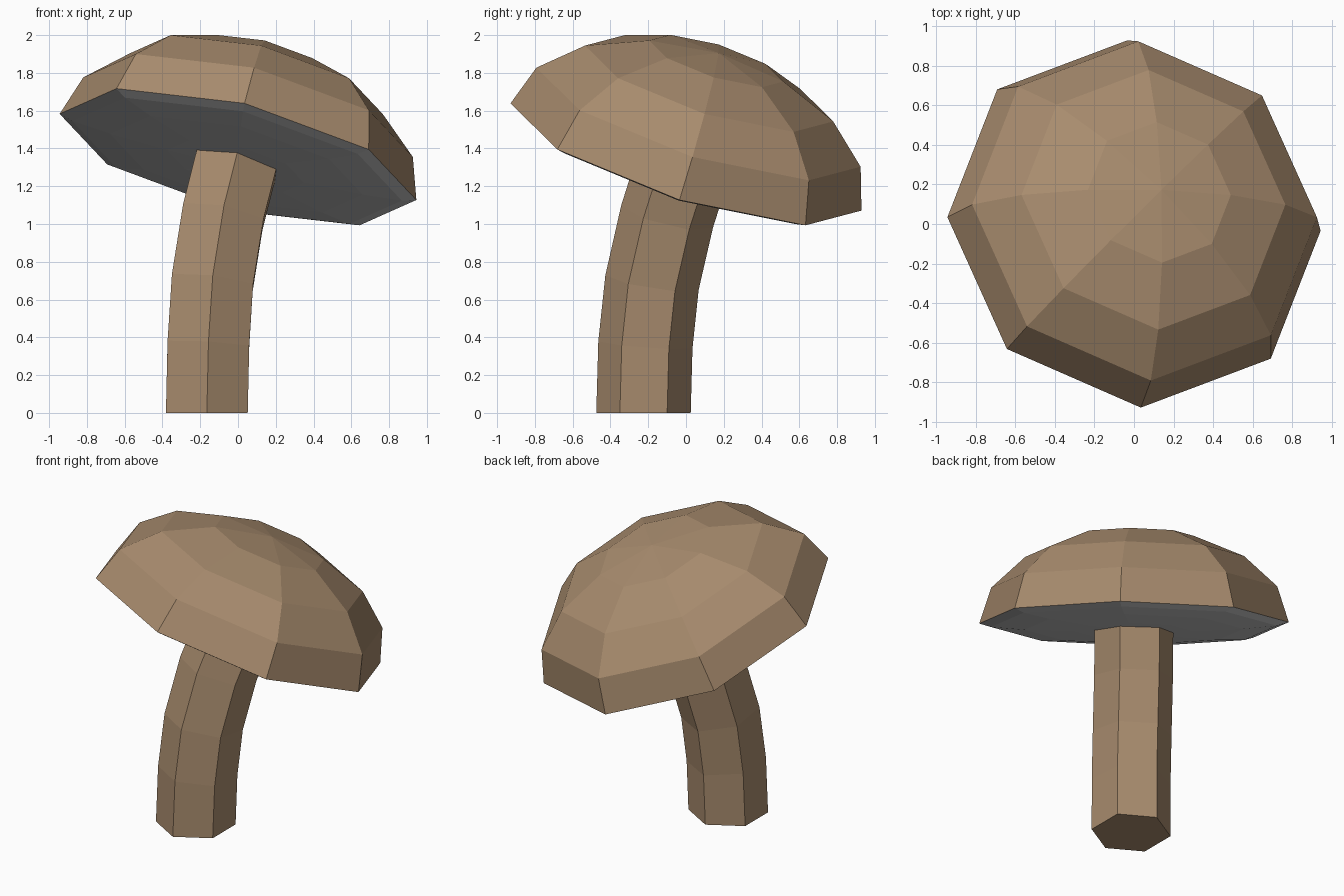
import bpy
import bmesh
from math import cos, sin, pi
from mathutils import Vector, Quaternion

cube = bpy.data.objects.get("Cube")
if cube:
    bpy.data.objects.remove(cube, do_unlink=True)


def make_material(name, rgb):
    mat = bpy.data.materials.new(name)
    mat.use_nodes = True
    color = (*rgb, 1.0)
    mat.diffuse_color = color
    mat.node_tree.nodes["Principled BSDF"].inputs["Base Color"].default_value = color
    return mat


def make_object(name, bm, materials):
    bmesh.ops.recalc_face_normals(bm, faces=bm.faces)
    mesh = bpy.data.meshes.new(name)
    bm.to_mesh(mesh)
    bm.free()
    for mat in materials:
        mesh.materials.append(mat)
    obj = bpy.data.objects.new(name, mesh)
    bpy.context.collection.objects.link(obj)
    return obj


brown = make_material("mushroom_brown", (0.39, 0.26, 0.155))
grey = make_material("underside_grey", (0.6, 0.6, 0.6))

CAP_CENTRE = Vector((0, 0, 1.355))
CAP_AXIS = Vector((0.253, 0.315, 1)).normalized()
CAP_TILT = Vector((0, 0, 1)).rotation_difference(CAP_AXIS)

# Cap: eight-sided sphere with a tall dome and a nearly flat underside
CAP_RADIUS, DOME_HEIGHT, UNDERSIDE_DEPTH = 0.972, 0.593, 0.058
bm = bmesh.new()
bmesh.ops.create_uvsphere(bm, u_segments=8, v_segments=8, radius=1)
for face in bm.faces:
    face.material_index = int(face.calc_center_median().z < 0)
for v in bm.verts:
    height = DOME_HEIGHT if v.co.z > 0 else UNDERSIDE_DEPTH
    v.co = Vector((v.co.x * CAP_RADIUS, v.co.y * CAP_RADIUS, v.co.z * height))
cap = make_object("cap", bm, [brown, grey])
cap.rotation_mode = "QUATERNION"
cap.rotation_quaternion = CAP_TILT
cap.location = CAP_CENTRE

# Stem: six-sided tube that bends to meet the cap squarely
STEM_RADIUS, SIDES = 0.25, 6
stem_path = [  # centre of each ring and its share of the cap's tilt
    ((-0.165, -0.225, 0), 0),
    ((-0.157, -0.215, 0.36), 0.25),
    ((-0.136, -0.18, 0.69), 0.52),
    ((-0.08, -0.10, 1.04), 0.8),
    (CAP_CENTRE, 1),
]
bm = bmesh.new()
rings = []
for centre, share in stem_path:
    turn = Quaternion().slerp(CAP_TILT, share)
    ring = []
    for i in range(SIDES):
        angle = 2 * pi * i / SIDES - pi / 2
        offset = Vector((cos(angle), sin(angle), 0)) * STEM_RADIUS
        ring.append(bm.verts.new(Vector(centre) + turn @ offset))
    rings.append(ring)
for low, high in zip(rings, rings[1:]):
    for i in range(SIDES):
        j = (i + 1) % SIDES
        bm.faces.new((low[i], low[j], high[j], high[i]))
bm.faces.new(rings[0])
bm.faces.new(rings[-1])
make_object("stem", bm, [brown])
